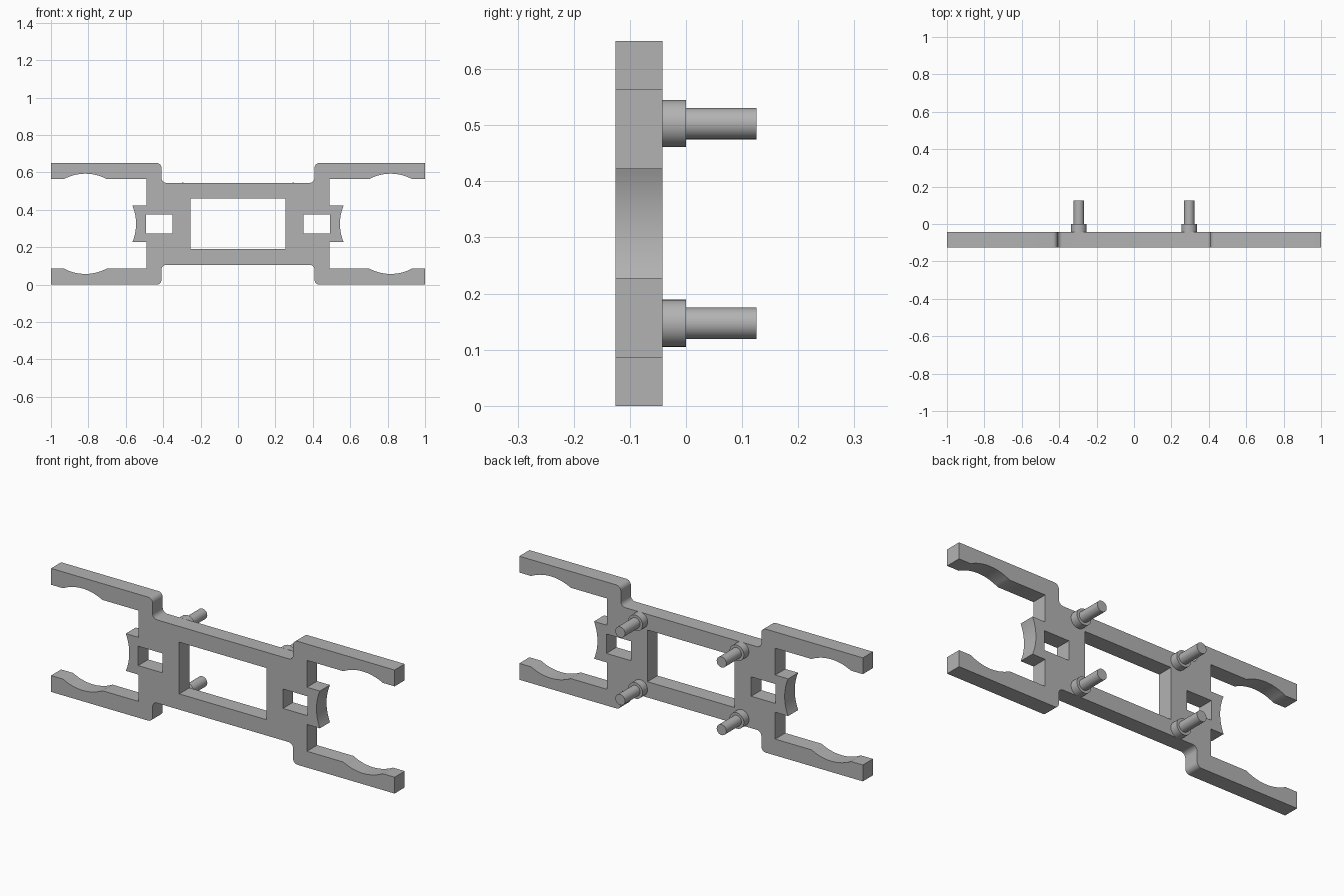
import bpy, bmesh, math
from mathutils import Matrix, Vector

if "Cube" in bpy.data.objects:
    bpy.data.objects.remove(bpy.data.objects["Cube"])

MID = 0.325            # height of the symmetry line
FRONT, BACK = -0.126, -0.042

grey = bpy.data.materials.new("plain grey")
grey.use_nodes = True
colour = (0.45, 0.45, 0.45, 1)
grey.diffuse_color = colour
grey.node_tree.nodes["Principled BSDF"].inputs["Base Color"].default_value = colour


def finish(bm, name):
    bmesh.ops.recalc_face_normals(bm, faces=bm.faces)
    mesh = bpy.data.meshes.new(name)
    bm.to_mesh(mesh)
    bm.free()
    mesh.materials.append(grey)
    obj = bpy.data.objects.new(name, mesh)
    bpy.context.collection.objects.link(obj)
    bpy.ops.object.select_all(action="DESELECT")
    obj.select_set(True)
    bpy.context.view_layer.objects.active = obj
    bpy.ops.object.shade_smooth_by_angle(angle=math.radians(30))
    return obj


def arc(cx, cz, r, start, end, steps=8):
    angles = [math.radians(start + (end - start) * i / steps) for i in range(steps + 1)]
    return [(cx + r * math.cos(a), cz + r * math.sin(a)) for a in angles]


def shallow_radius(half, sag):
    return (half * half + sag * sag) / (2 * sag)


# One quarter of the outline: body top, arm, clip recess, end saddle
r = 0.026
dip = shallow_radius(0.115, 0.029)
dip_angle = math.degrees(math.asin(0.115 / dip))
saddle = shallow_radius(0.098, 0.02)
saddle_angle = math.degrees(math.asin(0.098 / saddle))
quarter = arc(0.409 - r, 0.219 + r, r, -90, 0)
quarter += arc(0.409 + r, MID - r, r, 180, 90)
quarter += [(1, MID), (1, 0.239)]
quarter += arc(0.816, 0.268 - dip, dip, 90 - dip_angle, 90 + dip_angle, 14)
quarter += [(0.49, 0.239), (0.49, 0.098)]
quarter += arc(0.545 + saddle, 0, saddle, 180 - saddle_angle, 180)
half = quarter + [(x, -z) for x, z in reversed(quarter[:-1])]
outline = half + [(-x, z) for x, z in reversed(half)]


def rectangle(x0, x1, h):
    return [(x0, -h), (x1, -h), (x1, h), (x0, h)]


# Flat frame with a large centre window and two small end windows
loops = [outline, rectangle(-0.254, 0.254, 0.136),
         rectangle(0.35, 0.493, 0.051), rectangle(-0.493, -0.35, 0.051)]
bm = bmesh.new()
for loop in loops:
    verts = [bm.verts.new((x, FRONT, z + MID)) for x, z in loop]
    for a, b in zip(verts, verts[1:] + verts[:1]):
        bm.edges.new((a, b))
bmesh.ops.triangle_fill(bm, edges=bm.edges[:], use_beauty=True, normal=(0, -1, 0))
bmesh.ops.dissolve_limit(bm, angle_limit=0.01, verts=[], edges=bm.edges[:])
extruded = bmesh.ops.extrude_face_region(bm, geom=bm.faces[:], use_keep_orig=True)
moved = [g for g in extruded["geom"] if isinstance(g, bmesh.types.BMVert)]
bmesh.ops.translate(bm, verts=moved, vec=Vector((0, BACK - FRONT, 0)))
finish(bm, "frame_plate")


# Stepped mounting pegs on the back
def cylinder(bm, x, z, radius, y0, y1):
    place = Matrix.Translation((x, (y0 + y1) / 2, z)) @ Matrix.Rotation(math.pi / 2, 4, "X")
    bmesh.ops.create_cone(bm, cap_ends=True, segments=32, radius1=radius,
                          radius2=radius, depth=y1 - y0, matrix=place)


for side, sx in (("left", 1), ("right", -1)):
    for level, sz in (("upper", 1), ("lower", -1)):
        x, z = 0.295 * sx, MID + 0.178 * sz
        for part, radius, y0, y1 in (("collar", 0.042, BACK, 0), ("pin", 0.028, 0, 0.126)):
            bm = bmesh.new()
            cylinder(bm, x, z, radius, y0, y1)
            finish(bm, f"{level}_{side}_{part}")
